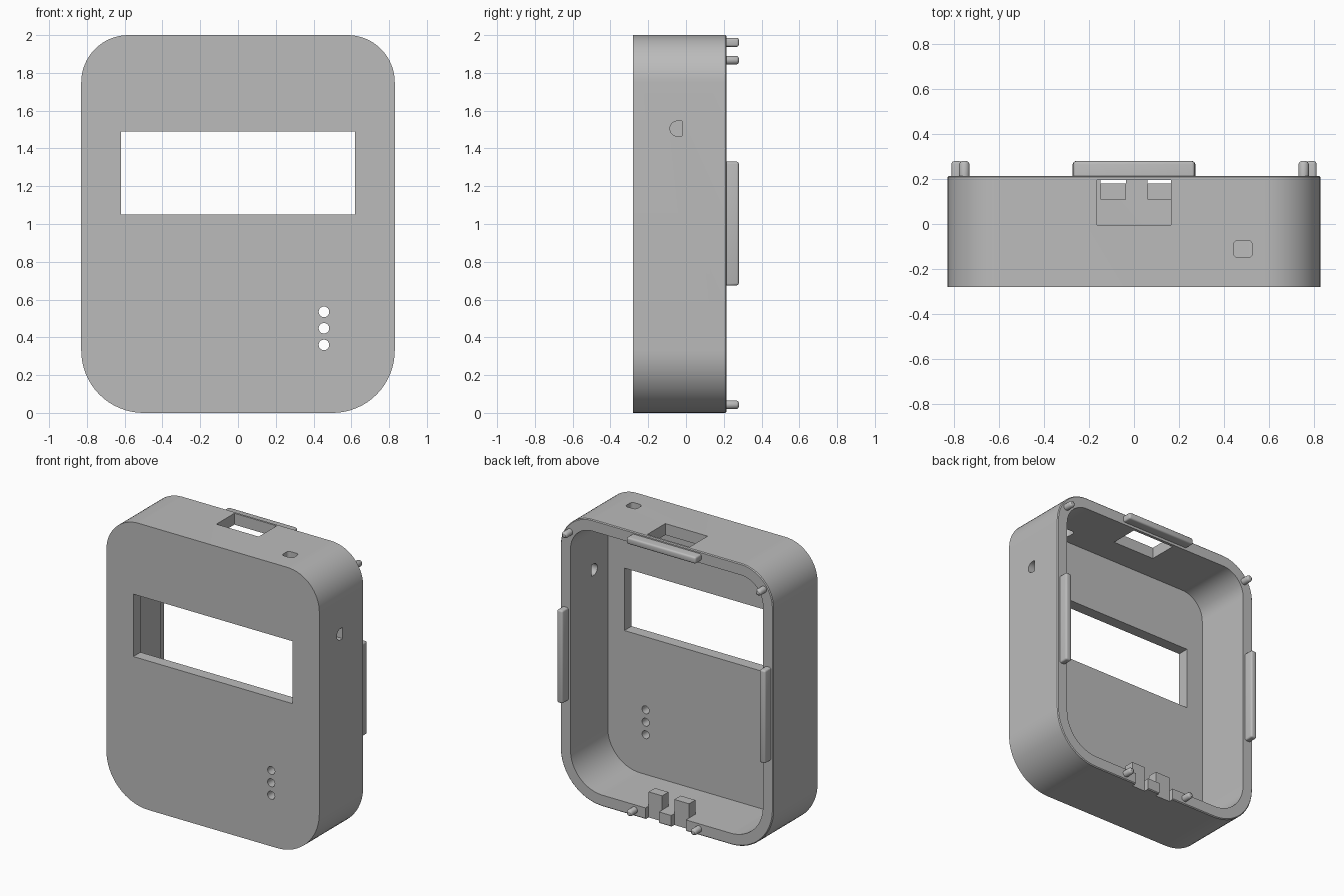
import bpy, bmesh, math
from mathutils import Vector

cube = bpy.data.objects.get("Cube")
if cube:
    bpy.data.objects.remove(cube, do_unlink=True)

grey = bpy.data.materials.new("plain grey")
grey.use_nodes = True
COLOUR = (0.5, 0.5, 0.5, 1)
grey.diffuse_color = COLOUR
grey.node_tree.nodes["Principled BSDF"].inputs["Base Color"].default_value = COLOUR

WIDTH, WALL = 0.83, 0.08
FRONT, RIM, TIP = -0.28, 0.215, 0.28


def rounded(x0, x1, z0, z1, low, high, steps=16):
    """Rectangle outline with separate radii for the lower and upper corners."""
    corners = [(x1 - high, z1 - high, high, 0), (x0 + high, z1 - high, high, 90),
               (x0 + low, z0 + low, low, 180), (x1 - low, z0 + low, low, 270)]
    pts = []
    for cx, cz, r, start in corners:
        for i in range(steps + 1):
            a = math.radians(start + 90 * i / steps)
            pts.append((cx + r * math.cos(a), cz + r * math.sin(a)))
    return pts


def circle(cx, cz, r, n=24):
    return [(cx + r * math.cos(math.tau * i / n), cz + r * math.sin(math.tau * i / n))
            for i in range(n)]


def rect(x0, x1, z0, z1):
    return [(x0, z0), (x1, z0), (x1, z1), (x0, z1)]


def case_outline(inset):
    return rounded(-WIDTH + inset, WIDTH - inset, inset, 2 - inset, 0.33 - inset, 0.25 - inset)


def loft(name, axis, layers):
    """Closed solid through (level, outline) layers stacked along an axis."""
    place = {"X": lambda u, v, d: (d, u, v),
             "Y": lambda u, v, d: (u, d, v),
             "Z": lambda u, v, d: (u, v, d)}[axis]
    bm = bmesh.new()
    rings = [[bm.verts.new(place(u, v, d)) for u, v in pts] for d, pts in layers]
    for a, b in zip(rings, rings[1:]):
        for i in range(len(a)):
            j = (i + 1) % len(a)
            bm.faces.new((a[i], a[j], b[j], b[i]))
    bm.faces.new(rings[0])
    bm.faces.new(rings[-1])
    bmesh.ops.recalc_face_normals(bm, faces=bm.faces)
    mesh = bpy.data.meshes.new(name)
    bm.to_mesh(mesh)
    bm.free()
    mesh.materials.append(grey)
    obj = bpy.data.objects.new(name, mesh)
    bpy.context.collection.objects.link(obj)
    return obj


def prism(name, axis, pts, d0, d1):
    return loft(name, axis, [(d0, pts), (d1, pts)])


def cut(body, cutter):
    """Subtract the cutter, bake the result and discard the cutter."""
    mod = body.modifiers.new("cut", "BOOLEAN")
    mod.operation, mod.solver, mod.object = "DIFFERENCE", "EXACT", cutter
    deps = bpy.context.evaluated_depsgraph_get()
    mesh = bpy.data.meshes.new_from_object(body.evaluated_get(deps))
    body.modifiers.clear()
    body.data = mesh
    bpy.data.objects.remove(cutter, do_unlink=True)


# Hollow case with a slightly eased back rim
case = loft("case", "Y", [(FRONT, case_outline(0)), (RIM - 0.006, case_outline(0)),
                          (RIM, case_outline(0.006))])
cut(case, prism("cavity", "Y", case_outline(WALL), FRONT + WALL, 0.4))

# Screen window and the three small front holes
cut(case, prism("window", "Y", rect(-0.62, 0.62, 1.05, 1.49), -0.4, -0.1))
for z in (0.36, 0.448, 0.535):
    cut(case, prism("front_hole", "Y", circle(0.455, z, 0.028), -0.4, -0.1))

# Top opening and rounded button hole
cut(case, prism("top_opening", "Z", rect(-0.165, 0.165, -0.005, 0.195), 1.8, 2.2))
cut(case, prism("button_hole", "Z", rounded(0.443, 0.528, -0.15, -0.073, 0.022, 0.022, 6), 1.8, 2.2))

# D-shaped hole in the left wall
arc = [math.radians(90 + 180 * i / 16) for i in range(17)]
d_shape = [(-0.045 + 0.04 * math.cos(a), 1.505 + 0.04 * math.sin(a)) for a in arc]
cut(case, prism("side_hole", "X", d_shape + [(-0.02, 1.465), (-0.02, 1.545)], 0.6, 1.0))

# Notches in the bottom rim, each with a stop block in front of it
parts = [case]
for side, x0, x1 in (("right", -0.15, -0.035), ("left", 0.06, 0.165)):
    cut(case, prism("notch", "Y", rect(x0, x1, -0.1, 0.15), 0.18, 0.3))
    parts.append(prism(side + "_stop_block", "Y", rect(x0, x1, 0.01, 0.18), 0.11, 0.18))


def ridge(name, x0, x1, z0, z1):
    """Locating tongue on the rim with rounded outer edges."""
    obj = prism(name, "Y", rect(x0, x1, z0, z1), RIM - 0.01, TIP)
    bm = bmesh.new()
    bm.from_mesh(obj.data)
    edges = [e for e in bm.edges if max(v.co.y for v in e.verts) > RIM]
    bmesh.ops.bevel(bm, geom=edges, offset=0.012, segments=3, profile=0.5, affect="EDGES")
    bm.to_mesh(obj.data)
    bm.free()
    parts.append(obj)


def pin(name, x, z):
    r = 0.023
    parts.append(loft(name, "Y", [(RIM - 0.01, circle(x, z, r)), (TIP - 0.012, circle(x, z, r)),
                                  (TIP - 0.004, circle(x, z, r * 0.8)),
                                  (TIP, circle(x, z, r * 0.5))]))


# Tongues and pins around the rim
ridge("top_ridge", -0.27, 0.27, 1.938, 1.985)
for side, s in (("left", 1), ("right", -1)):
    ridge(side + "_ridge", s * 0.79 - 0.023, s * 0.79 + 0.023, 0.675, 1.33)
    pin(side + "_top_pin", s * 0.756, 1.867)
    pin(side + "_bottom_pin", s * 0.25, 0.043)

# Smooth curved surfaces, keep edges sharp
bpy.ops.object.select_all(action="DESELECT")
for obj in parts:
    obj.select_set(True)
bpy.context.view_layer.objects.active = case
bpy.ops.object.shade_smooth_by_angle(angle=math.radians(30))
